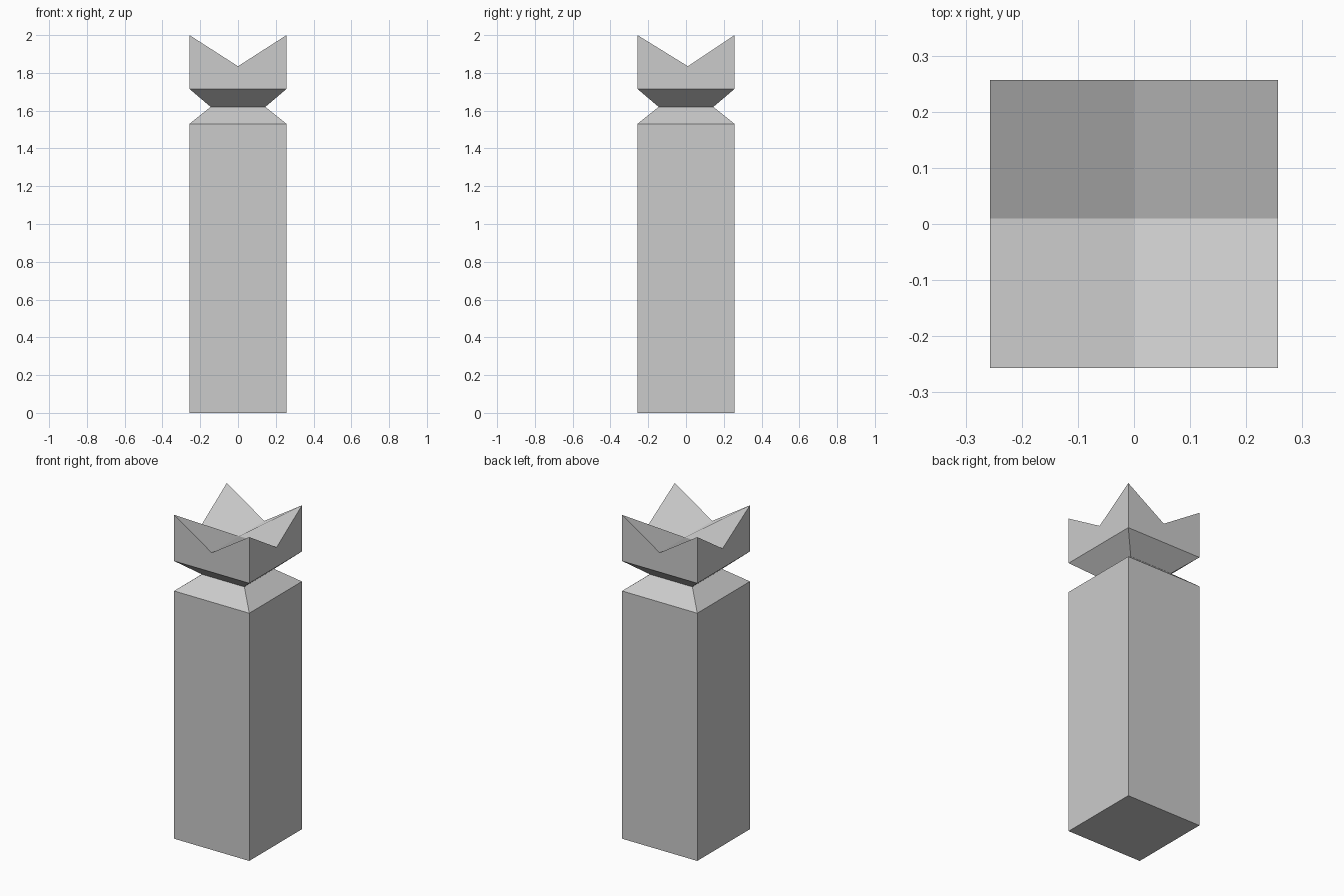
import bpy
import bmesh

if "Cube" in bpy.data.objects:
    bpy.data.objects.remove(bpy.data.objects["Cube"])

HALF, NECK = 0.257, 0.145
NOTCH_Y = 0.01            # crown valley sits slightly off centre in y
TIP, VALLEY = 2.0, 1.835

bm = bmesh.new()


def ring(h, z):
    return [bm.verts.new((x * h, y * h, z))
            for x, y in ((-1, -1), (1, -1), (1, 1), (-1, 1))]


# Square shaft, pinched neck and base of the crown
rings = [ring(h, z) for h, z in ((HALF, 0), (HALF, 1.53), (NECK, 1.62), (HALF, 1.715))]
bm.faces.new(rings[0][::-1])
for a, b in zip(rings, rings[1:]):
    for i in range(4):
        j = (i + 1) % 4
        bm.faces.new((a[i], a[j], b[j], b[i]))

# Crown top: 3 x 3 grid with raised corners
grid = [[bm.verts.new((x, y, TIP if x and y != NOTCH_Y else VALLEY))
         for x in (-HALF, 0, HALF)] for y in (-HALF, NOTCH_Y, HALF)]
for r in range(2):
    for c in range(2):
        bm.faces.new((grid[r][c], grid[r][c + 1], grid[r + 1][c + 1], grid[r + 1][c]))

# Notched crown walls
rim = [grid[r][c] for r, c in ((0, 0), (0, 1), (0, 2), (1, 2), (2, 2), (2, 1), (2, 0), (1, 0))]
base = rings[-1]
for i in range(4):
    bm.faces.new((base[i], base[(i + 1) % 4],
                  rim[(2 * i + 2) % 8], rim[2 * i + 1], rim[2 * i]))

mesh = bpy.data.meshes.new("bollard_post")
bm.to_mesh(mesh)
bm.free()
bpy.context.collection.objects.link(bpy.data.objects.new("bollard_post", mesh))
